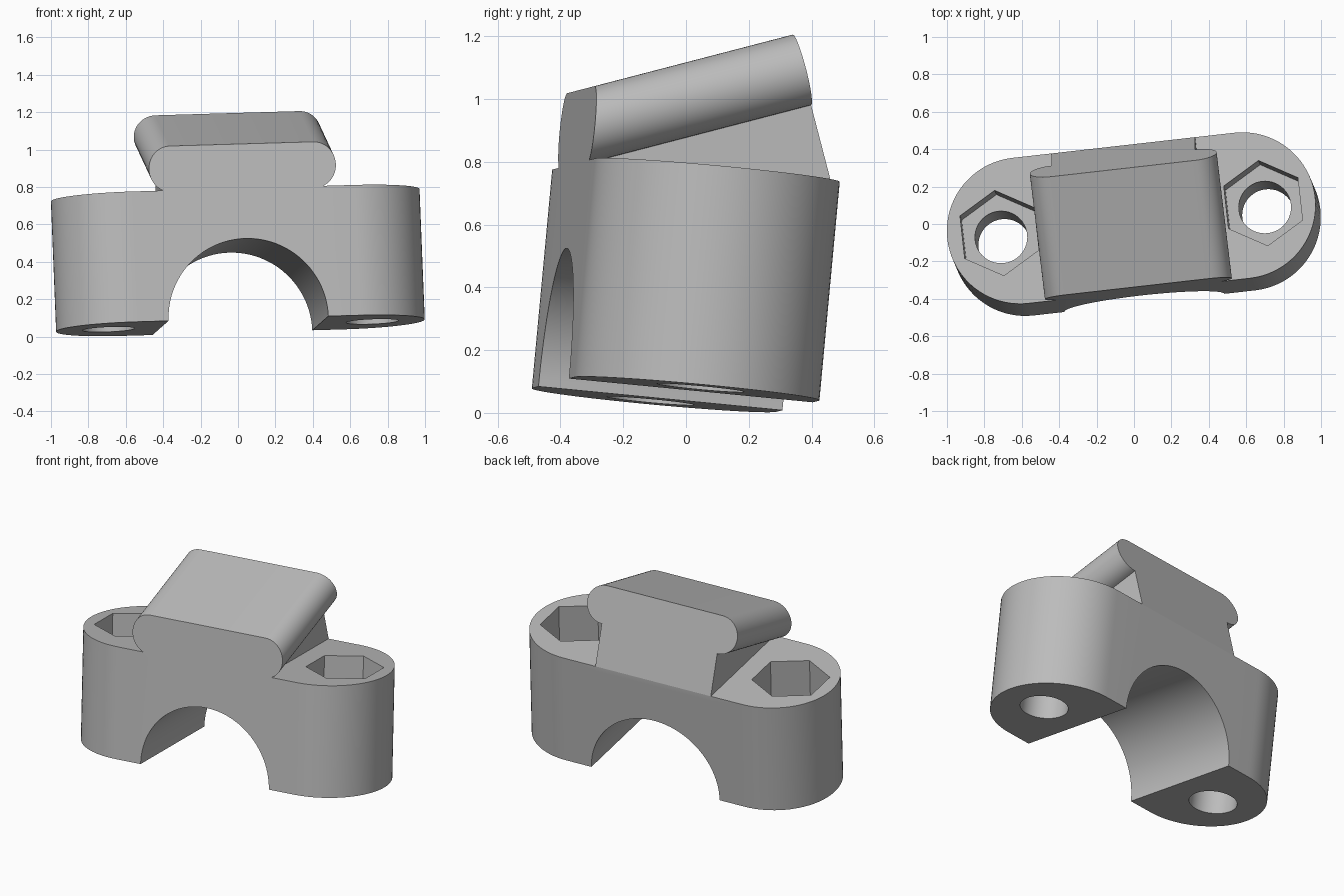
import bpy, bmesh
from math import sin, cos, pi, radians
from mathutils import Vector, Matrix

if "Cube" in bpy.data.objects:
    bpy.data.objects.remove(bpy.data.objects["Cube"])

HALF, RAD, HEIGHT = 0.597, 0.393, 0.70    # end-arc spacing, half depth, body height
BOLT_X, TILT = 0.71, radians(20)          # bolt spacing, head slope
HEAD_X, HEAD_R, HEAD_FRONT = 0.387, 0.116, 0.938

grey = bpy.data.materials.new("plain grey")
grey.use_nodes = True
colour = (0.5, 0.5, 0.5, 1)
grey.diffuse_color = colour
grey.node_tree.nodes["Principled BSDF"].inputs["Base Color"].default_value = colour


def arc(cx, cy, r, start, end, n):
    return [(cx + r * cos(start + (end - start) * i / n),
             cy + r * sin(start + (end - start) * i / n)) for i in range(n + 1)]


def prism(name, outline, length, matrix=Matrix(), cuts=()):
    """Extrude an outline along its local z, place it, then trim it by planes."""
    bm = bmesh.new()
    face = bm.faces.new([bm.verts.new((x, y, 0)) for x, y in outline])
    ext = bmesh.ops.extrude_face_region(bm, geom=[face])["geom"]
    bmesh.ops.translate(bm, vec=(0, 0, length),
                        verts=[e for e in ext if isinstance(e, bmesh.types.BMVert)])
    bm.transform(matrix)
    for point, normal in cuts:
        res = bmesh.ops.bisect_plane(bm, geom=bm.verts[:] + bm.edges[:] + bm.faces[:],
                                     plane_co=point, plane_no=normal, clear_outer=True)
        edges = [e for e in res["geom_cut"] if isinstance(e, bmesh.types.BMEdge)]
        bmesh.ops.contextual_create(bm, geom=edges)
    bmesh.ops.recalc_face_normals(bm, faces=bm.faces[:])
    mesh = bpy.data.meshes.new(name)
    bm.to_mesh(mesh)
    bm.free()
    mesh.materials.append(grey)
    obj = bpy.data.objects.new(name, mesh)
    bpy.context.collection.objects.link(obj)
    return obj


def combine(target, tool, operation):
    tool.hide_render = True
    mod = target.modifiers.new(operation, 'BOOLEAN')
    mod.object, mod.operation, mod.solver = tool, operation, 'EXACT'
    bpy.context.view_layer.objects.active = target
    bpy.ops.object.modifier_apply(modifier=mod.name)
    bpy.data.objects.remove(tool)


# Body: round-ended block
outline = arc(HALF, 0, RAD, -pi / 2, pi / 2, 40) + arc(-HALF, 0, RAD, pi / 2, 3 * pi / 2, 40)
body = prism("clamp_body", outline, HEIGHT)

# Head: round-edged bar on a narrower neck, sloping up to the back
axis = Vector((0, cos(TILT), sin(TILT)))
normal = Vector((0, -sin(TILT), cos(TILT)))
back = Vector((0, RAD, HEIGHT))
top_front = Vector((0, -RAD, HEAD_FRONT))
top_back = back + normal * (top_front - back).dot(normal)
frame = Matrix((Vector((1, 0, 0)), normal, -axis)).transposed().to_4x4()
frame.translation = top_back
section = (arc(HEAD_X, -HEAD_R, HEAD_R, pi / 2, -pi / 2, 24) + [(HEAD_X, -1), (-HEAD_X, -1)]
           + arc(-HEAD_X, -HEAD_R, HEAD_R, 3 * pi / 2, pi / 2, 24))
head = prism("sloping_head", section, 2, frame,
             [((0, -RAD, 0), (0, -1, 0)), ((0, RAD, 0), (0, 1, 0)),
              ((0, 0, HEIGHT - 0.03), (0, 0, -1))])
combine(body, head, 'UNION')

# Half-round saddle through the underside
saddle = prism("saddle_cutter", arc(0, 0, 0.43, 0, 2 * pi * 95 / 96, 95), 2,
               Matrix.Translation((0, 1, 0)) @ Matrix.Rotation(pi / 2, 4, 'X'))
combine(body, saddle, 'DIFFERENCE')

# Bolt holes with hexagonal nut pockets
for side in (-1, 1):
    bolt = prism("bolt_cutter", arc(0, 0, 0.14, 0, 2 * pi * 47 / 48, 47), 0.8,
                 Matrix.Translation((side * BOLT_X, 0, -0.2)))
    combine(body, bolt, 'DIFFERENCE')
    nut = prism("nut_cutter", arc(0, 0, 0.23, pi / 2, pi / 2 + 5 * pi / 3, 5), 0.245,
                Matrix.Translation((side * BOLT_X, 0, HEIGHT - 0.24)))
    combine(body, nut, 'DIFFERENCE')

# Lean the whole part
up = Vector((-0.04, 0.093, 1)).normalized()
along = Vector((0.993, 0.1126, 0.03))
along = (along - up * along.dot(up)).normalized()
pose = Matrix((along, up.cross(along), up)).transposed().to_4x4()
pose.translation = (0.013, -0.033, 0.059)
body.data.transform(pose)

bpy.ops.object.select_all(action='DESELECT')
body.select_set(True)
bpy.context.view_layer.objects.active = body
bpy.ops.object.shade_smooth_by_angle(angle=radians(30))
